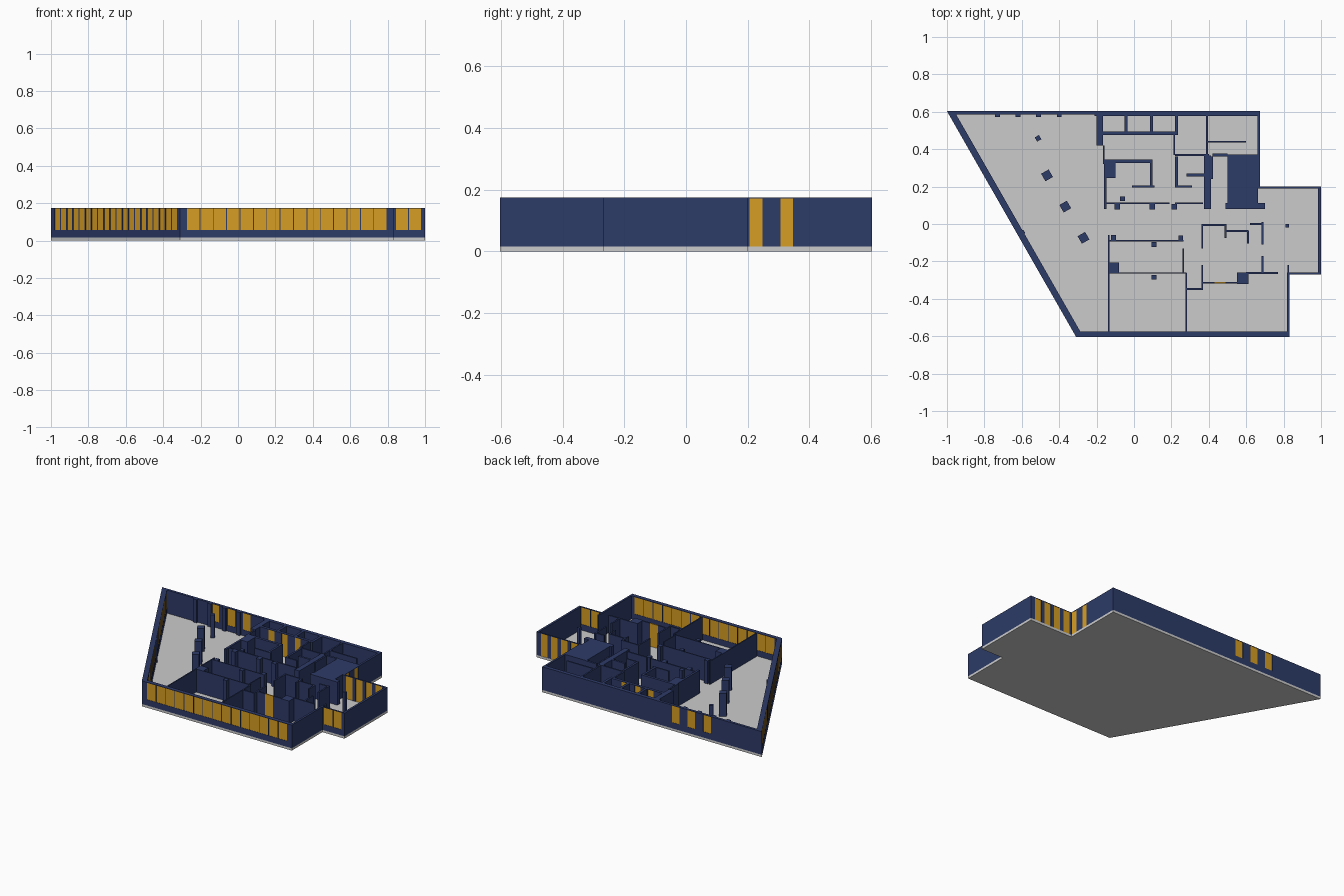
import bpy, bmesh, math
from mathutils import Vector

if "Cube" in bpy.data.objects:
    bpy.data.objects.remove(bpy.data.objects["Cube"])

FLOOR, SILL, TOP = 0.016, 0.056, 0.175
LID = TOP - 0.003          # thin cap that runs over the panes


def material(name, rgb):
    m = bpy.data.materials.new(name)
    m.diffuse_color = (*rgb, 1)
    m.use_nodes = True
    m.node_tree.nodes["Principled BSDF"].inputs["Base Color"].default_value = m.diffuse_color
    return m


BLUE = material("wall_blue", (0.026, 0.043, 0.14))
ORANGE = material("pane_orange", (0.68, 0.34, 0.018))


def prism(bm, pts, z0=FLOOR, z1=TOP):
    low = [bm.verts.new((p[0], p[1], z0)) for p in pts]
    top = [bm.verts.new((p[0], p[1], z1)) for p in pts]
    bm.faces.new(low[::-1])
    bm.faces.new(top)
    for i in range(len(pts)):
        j = (i + 1) % len(pts)
        bm.faces.new((low[i], low[j], top[j], top[i]))


def finish(bm, name, mat=None):
    bmesh.ops.recalc_face_normals(bm, faces=bm.faces)
    me = bpy.data.meshes.new(name)
    bm.to_mesh(me)
    bm.free()
    if mat:
        me.materials.append(mat)
    bpy.context.collection.objects.link(bpy.data.objects.new(name, me))


# Plan helpers: block, wall along x, wall along y, square pier
def block(bm, x0, x1, y0, y1, z0=FLOOR, z1=TOP):
    prism(bm, [(x0, y0), (x1, y0), (x1, y1), (x0, y1)], z0, z1)


def along_x(bm, y, x0, x1, t=.01):
    block(bm, x0, x1, y - t / 2, y + t / 2)


def along_y(bm, x, y0, y1, t=.01):
    block(bm, x - t / 2, x + t / 2, y0, y1)


def pier(bm, x, y, size=.026, turn=0):
    r = size / math.sqrt(2)
    angles = [turn + math.pi / 4 + k * math.pi / 2 for k in range(4)]
    prism(bm, [(x + r * math.cos(a), y + r * math.sin(a)) for a in angles])


# Floor slab, outline counter-clockwise from front left
outline = [Vector(p) for p in [(-.31, -.603), (.832, -.603), (.832, -.27), (1, -.27),
                               (1, .2), (.674, .2), (.674, .603), (-1, .603)]]
n = len(outline)
bm = bmesh.new()
prism(bm, outline, 0, FLOOR)
finish(bm, "floor_slab")


def even(start, pitch, width, count):
    return [(start + i * pitch, start + i * pitch + width) for i in range(count)]


# Outer walls: name, thickness, openings along the edge, sill height
edges = [
    ("front_wall", .028, even(.037, .0715, .067, 15), SILL),
    ("front_right_wall", .014, [], SILL),
    ("wing_front_wall", .01, even(.012, .07, .065, 2), SILL),
    ("wing_right_wall", .015, [], SILL),
    ("wing_back_wall", .01, even(.035, .0755, .05, 4), FLOOR),
    ("back_right_wall", .014, even(.006, .1, .042, 2), FLOOR),
    ("back_wall", .018, even(.989, .119, .058, 3), SILL),
    ("slanted_wall", .034, even(.04, .0664, .055, 20), SILL),
]


def frame(i):
    d = (outline[(i + 1) % n] - outline[i % n]).normalized()
    return d, Vector((-d.y, d.x))


def mitre(i):
    # inner corner where two neighbouring walls meet
    d, nd = frame(i - 1)
    e, ne = frame(i)
    a = outline[i] + nd * edges[i - 1][1]
    c = outline[i] + ne * edges[i][1]
    return a + d * ((c - a).cross(e) / d.cross(e))


for i, (name, thick, openings, sill) in enumerate(edges):
    a, length = outline[i], (outline[(i + 1) % n] - outline[i]).length
    d, normal = frame(i)

    def quad(s0, s1, inset=0):
        p, q = a + d * s0, a + d * s1
        pi = mitre(i) if s0 == 0 else p + normal * (thick - inset)
        qi = mitre((i + 1) % n) if s1 == length else q + normal * (thick - inset)
        return [p + normal * inset, q + normal * inset, qi, pi]

    wall, panes = bmesh.new(), bmesh.new()
    s = 0
    for s0, s1 in openings:
        prism(wall, quad(s, s0))
        if sill > FLOOR:
            prism(wall, quad(s0, s1), FLOOR, sill)
        prism(wall, quad(s0, s1), LID, TOP)
        prism(panes, quad(s0, s1, .002), sill, LID)
        s = s1
    prism(wall, quad(s, length))
    finish(wall, name, BLUE)
    if openings:
        finish(panes, name + "_panes", ORANGE)
    else:
        panes.free()


def partitions(name, xs=(), ys=(), piers=(), blocks=()):
    bm = bmesh.new()
    for build, rows in ((along_x, xs), (along_y, ys), (pier, piers), (block, blocks)):
        for row in rows:
            build(bm, *row)
    finish(bm, name, BLUE)


# Back rooms: evenly divided small cells and piers beside the back windows
partitions("back_room_walls",
           xs=[(.584, -.21, .66, .015), (.369, .22, .4), (.44, .39, .6)],
           ys=[(-.182, .42, .59, .035), (-.162, .32, .42), (.215, .37, .475),
               (.39, .36, .59)] + [(-.042 + .135 * k, .48, .59, .017) for k in range(3)],
           piers=[(-.73 + .11 * k, .585) for k in range(4)])

# Core to the left of the corridor
partitions("left_core_walls",
           xs=[(.336, -.16, .1, .018), (.2, -.01, .11), (.111, -.15, .19), (.111, .22, .37)],
           ys=[(-.154, .08, .345, .014), (.093, .2, .345, .014)],
           piers=[(x, .092, .03) for x in (-.09, .097, .215)] + [(-.062, .135)],
           blocks=[(-.15, -.1, .245, .335)])

# Core to the right, with the solid shaft
partitions("right_core_walls",
           xs=[(.2, .22, .31), (.262, .28, .4, .014), (.369, .42, .5, .014), (.096, .49, .7, .03)],
           ys=[(.227, .2, .36, .014), (.393, .08, .365, .035), (.418, .24, .36)])
partitions("service_shaft", blocks=[(.5, .662, .11, .372)])

# Large front rooms
partitions("front_room_walls",
           xs=[(-.09, -.136, .265, .007), (-.262, -.136, .28, .007), (-.348, .28, .37)],
           ys=[(-.136, -.575, -.06, .008), (.263, -.262, -.13, .007),
               (.28, -.575, -.262, .008), (.365, -.35, -.22)],
           piers=[(-.108, -.234, .055), (-.11, -.073), (.107, -.11), (.107, -.285), (.25, -.075)])

# Rooms next to the wing
partitions("wing_room_walls",
           xs=[(-.006, .36, .49), (-.038, .49, .61), (0, .62, .69), (-.314, .37, .43),
               (-.314, .49, .6), (-.262, .6, .77)],
           ys=[(.365, -.13, 0), (.49, -.075, 0), (.61, -.105, -.034), (.688, -.11, .01),
               (.688, -.265, -.17), (.825, -.27, -.22)],
           piers=[(.582, -.29, .062), (.82, -.01, .02)])

# Corridor wall of the small back rooms, one door each
wall, leaves = bmesh.new(), bmesh.new()
x = -.165
for x0, x1 in even(-.1, .1, .045, 3):
    along_x(wall, .485, x, x0, .02)
    block(wall, x0, x1, .475, .495, LID, TOP)
    block(leaves, x0, x1, .477, .493, FLOOR, LID)
    x = x1
along_x(wall, .485, x, .235, .02)
finish(wall, "small_room_wall", BLUE)
block(leaves, .43, .49, -.318, -.31)
finish(leaves, "inner_doors", ORANGE)

# Free-standing columns in a row parallel to the slanted wall
bm = bmesh.new()
turn = math.radians(30)
for k in range(3):
    pier(bm, -.465 + .0975 * k, .26 - .167 * k, .046, turn)
pier(bm, -.513, .458, .026, turn)
pier(bm, -.595, -.045, .02, turn)
finish(bm, "columns", BLUE)
